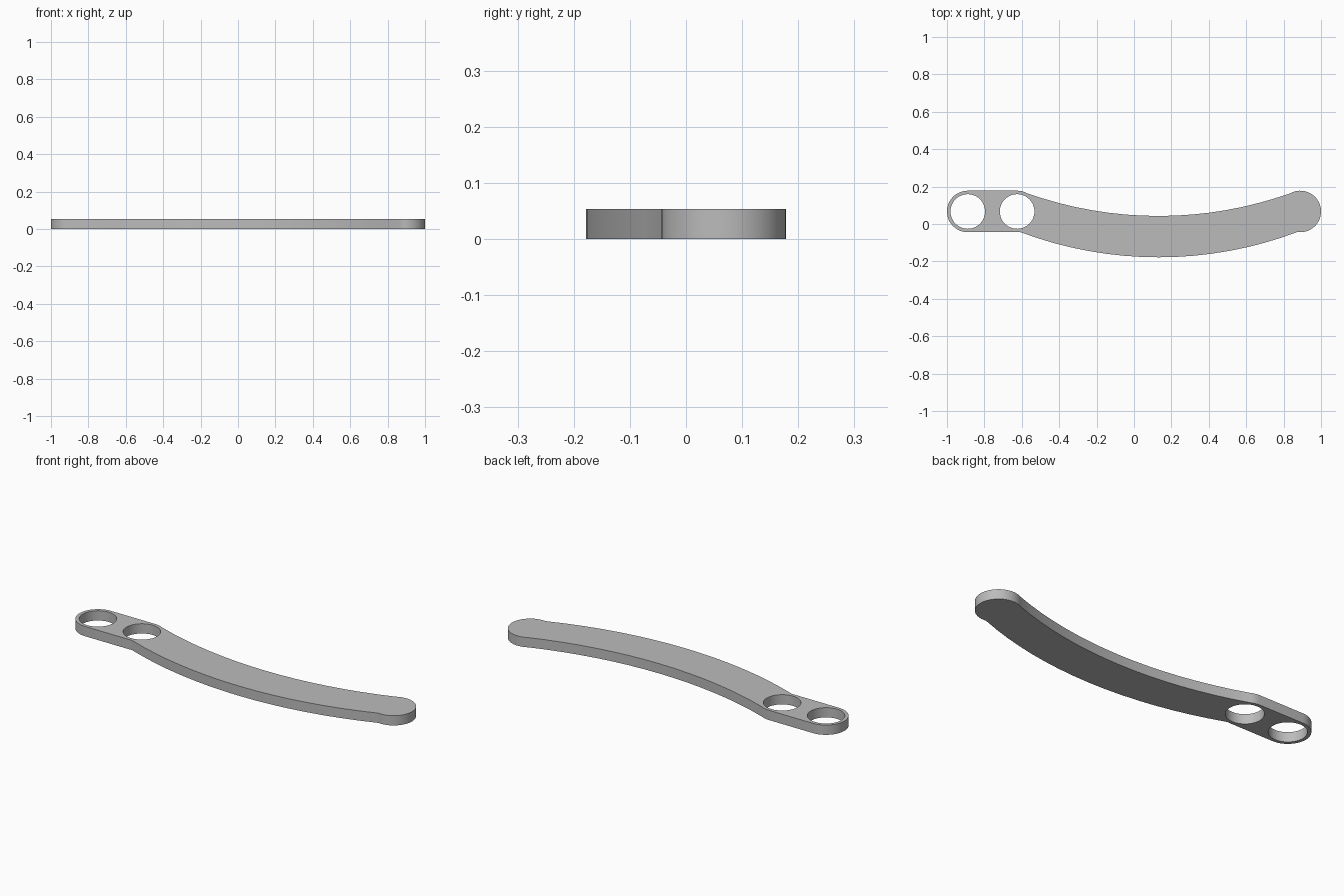
import bpy
import bmesh
from math import cos, sin, radians
from mathutils import Vector

if "Cube" in bpy.data.objects:
    bpy.data.objects.remove(bpy.data.objects["Cube"], do_unlink=True)

THICK = 0.053
END_R, HOLE_R, ARC_R = 0.111, 0.0925, 2.1
EYE_Y = 0.067
LEFT_X, MID_X, RIGHT_X = -0.889, -0.625, 0.889
ARC_X = (MID_X + RIGHT_X) / 2


def arc(cx, cy, r, start, end, steps):
    """Points along a circular arc, angles in degrees."""
    angles = [radians(start + (end - start) * i / steps) for i in range(steps + 1)]
    return [Vector((cx + r * cos(a), cy + r * sin(a), 0)) for a in angles]


def add_loop(bm, points):
    verts = [bm.verts.new(p) for p in points]
    return [bm.edges.new((v, verts[i - 1])) for i, v in enumerate(verts)]


# Outline: rounded eye end, curved handle, rounded tip
outline = arc(LEFT_X, EYE_Y, END_R, 90, 270, 24)
outline += arc(MID_X, EYE_Y, END_R, 270, 277, 1)
outline += arc(ARC_X, ARC_R - 0.178, ARC_R, -110.6, -69.4, 16)
outline += arc(RIGHT_X, EYE_Y, END_R, -97, 116, 28)
outline += arc(ARC_X, ARC_R + 0.043, ARC_R, -70.4, -109.6, 16)
outline += arc(MID_X, EYE_Y, END_R, 64, 90, 4)

bm = bmesh.new()
edges = add_loop(bm, outline)

# Two round through holes
for x in (LEFT_X, MID_X):
    edges += add_loop(bm, arc(x, EYE_Y, HOLE_R, 0, 360, 48)[:-1])

# Fill the plate and give it thickness
bmesh.ops.triangle_fill(bm, use_beauty=True, edges=edges, normal=(0, 0, 1))
raised = bmesh.ops.extrude_face_region(bm, geom=bm.faces[:], use_keep_orig=True)
top = [g for g in raised["geom"] if isinstance(g, bmesh.types.BMVert)]
bmesh.ops.translate(bm, verts=top, vec=(0, 0, THICK))
bmesh.ops.recalc_face_normals(bm, faces=bm.faces[:])

mesh = bpy.data.meshes.new("lever_arm")
bm.to_mesh(mesh)
bm.free()
lever = bpy.data.objects.new("lever_arm", mesh)
bpy.context.collection.objects.link(lever)

# Plain grey finish
grey = bpy.data.materials.new("plain_grey")
grey.use_nodes = True
color = (0.5, 0.5, 0.5, 1)
grey.diffuse_color = color
grey.node_tree.nodes["Principled BSDF"].inputs["Base Color"].default_value = color
mesh.materials.append(grey)

bpy.context.view_layer.objects.active = lever
lever.select_set(True)
bpy.ops.object.shade_smooth_by_angle(angle=radians(30))
